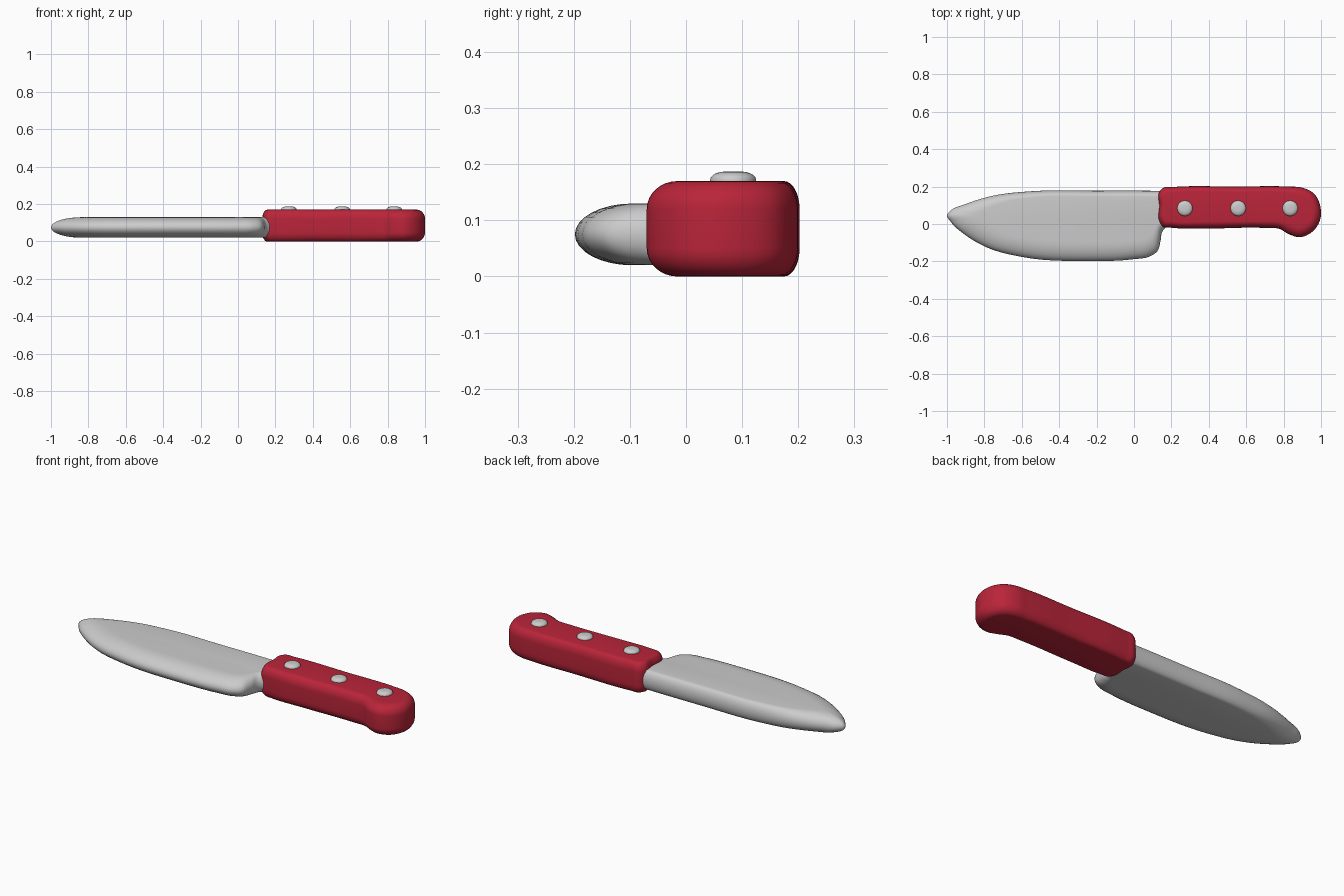
import bpy, bmesh, math
from mathutils import Vector


def smooth_loop(pts, steps=6):
    """Closed smooth curve through the points, without overshoot."""
    p = [Vector(q) for q in pts]
    n = len(p)
    tan = []
    for i in range(n):
        a, b = p[i] - p[i - 1], p[(i + 1) % n] - p[i]
        tan.append((a / a.length_squared + b / b.length_squared).normalized())
    out = []
    for i in range(n):
        j = (i + 1) % n
        d = (p[j] - p[i]).length
        for k in range(steps):
            t = k / steps
            out.append(p[i] * (2 * t**3 - 3 * t**2 + 1) + tan[i] * d * (t**3 - 2 * t**2 + t)
                       + p[j] * (3 * t**2 - 2 * t**3) + tan[j] * d * (t**3 - t**2))
    return out


def rounded_slab(name, points, z0, z1, rz, mat, rings=8):
    """Slab whose rim curves from an outer outline to an inner one.
    points: (outer x, outer y, inner x, inner y)"""
    outer = smooth_loop([q[:2] for q in points])
    inner = smooth_loop([q[2:] for q in points])
    angles = [i / rings * math.pi / 2 for i in range(rings + 1)]
    levels = [(1 - math.sin(a), z0 + rz * (1 - math.cos(a))) for a in angles]
    top = [(f, z0 + z1 - z) for f, z in reversed(levels)]
    if z1 - z0 - 2 * rz < 1e-5:
        top = top[1:]
    levels += top
    bm = bmesh.new()
    loops = [[bm.verts.new((*o.lerp(i, f), z)) for o, i in zip(outer, inner)] for f, z in levels]
    n = len(outer)
    for a, b in zip(loops, loops[1:]):
        for i in range(n):
            bm.faces.new((a[i], a[(i + 1) % n], b[(i + 1) % n], b[i]))
    bm.faces.new(loops[0])
    bm.faces.new(loops[-1])
    bmesh.ops.recalc_face_normals(bm, faces=bm.faces)
    me = bpy.data.meshes.new(name)
    bm.to_mesh(me)
    bm.free()
    me.materials.append(mat)
    me.shade_smooth()
    ob = bpy.data.objects.new(name, me)
    bpy.context.collection.objects.link(ob)
    return ob


def material(name, rgb):
    m = bpy.data.materials.new(name)
    m.diffuse_color = (*rgb, 1)
    return m


steel = material("light grey steel", (0.60, 0.60, 0.60))
red = material("red handle", (0.49, 0.018, 0.041))

# Blade: narrow rounding at the spine, wide taper at the cutting edge and tip
rounded_slab("blade", [
    (0.25, 0.175, 0.24, 0.145), (0.15, 0.177, 0.15, 0.147), (-0.20, 0.178, -0.20, 0.148),
    (-0.55, 0.175, -0.53, 0.143), (-0.75, 0.152, -0.70, 0.113), (-0.90, 0.107, -0.79, 0.075),
    (-0.98, 0.072, -0.825, 0.053), (-1.0, 0.048, -0.833, 0.038), (-0.98, 0.012, -0.825, 0.020),
    (-0.90, -0.060, -0.78, -0.010), (-0.78, -0.128, -0.70, -0.047), (-0.60, -0.176, -0.55, -0.080),
    (-0.25, -0.198, -0.25, -0.095), (0.0, -0.188, -0.02, -0.090), (0.08, -0.175, 0.045, -0.082),
    (0.125, -0.145, 0.08, -0.065), (0.142, -0.09, 0.105, -0.035), (0.152, -0.04, 0.125, 0.0),
    (0.18, -0.012, 0.16, 0.02), (0.25, -0.01, 0.24, 0.024)],
    0.02, 0.13, 0.055, steel)

# Handle: rounded bar with a hooked pommel
rounded_slab("handle", [
    (0.135, 0.10, 0.160, 0.10), (0.133, 0.165, 0.158, 0.145), (0.155, 0.193, 0.172, 0.165),
    (0.21, 0.198, 0.22, 0.170), (0.55, 0.20, 0.55, 0.170), (0.82, 0.20, 0.82, 0.166),
    (0.90, 0.194, 0.88, 0.158), (0.965, 0.160, 0.93, 0.132), (0.997, 0.09, 0.955, 0.085),
    (0.997, 0.03, 0.950, 0.040), (0.955, -0.04, 0.925, 0.0), (0.885, -0.07, 0.88, -0.015),
    (0.825, -0.053, 0.835, 0.0), (0.78, -0.027, 0.785, 0.014), (0.70, -0.021, 0.70, 0.016),
    (0.40, -0.024, 0.40, 0.014), (0.20, -0.020, 0.21, 0.013), (0.155, -0.014, 0.175, 0.019),
    (0.137, 0.01, 0.162, 0.035)],
    0.0, 0.17, 0.05, red)

# Rivets: three low domes on the upper side
for i, x in enumerate((0.272, 0.557, 0.835)):
    ring = [(math.cos(a), math.sin(a)) for a in (k * math.pi / 4 for k in range(8))]
    rounded_slab(f"rivet_{i + 1}",
                 [(x + 0.041 * c, 0.084 + 0.041 * s, x + 0.014 * c, 0.084 + 0.014 * s) for c, s in ring],
                 0.15, 0.187, 0.0185 * 0.8, steel, rings=5)
